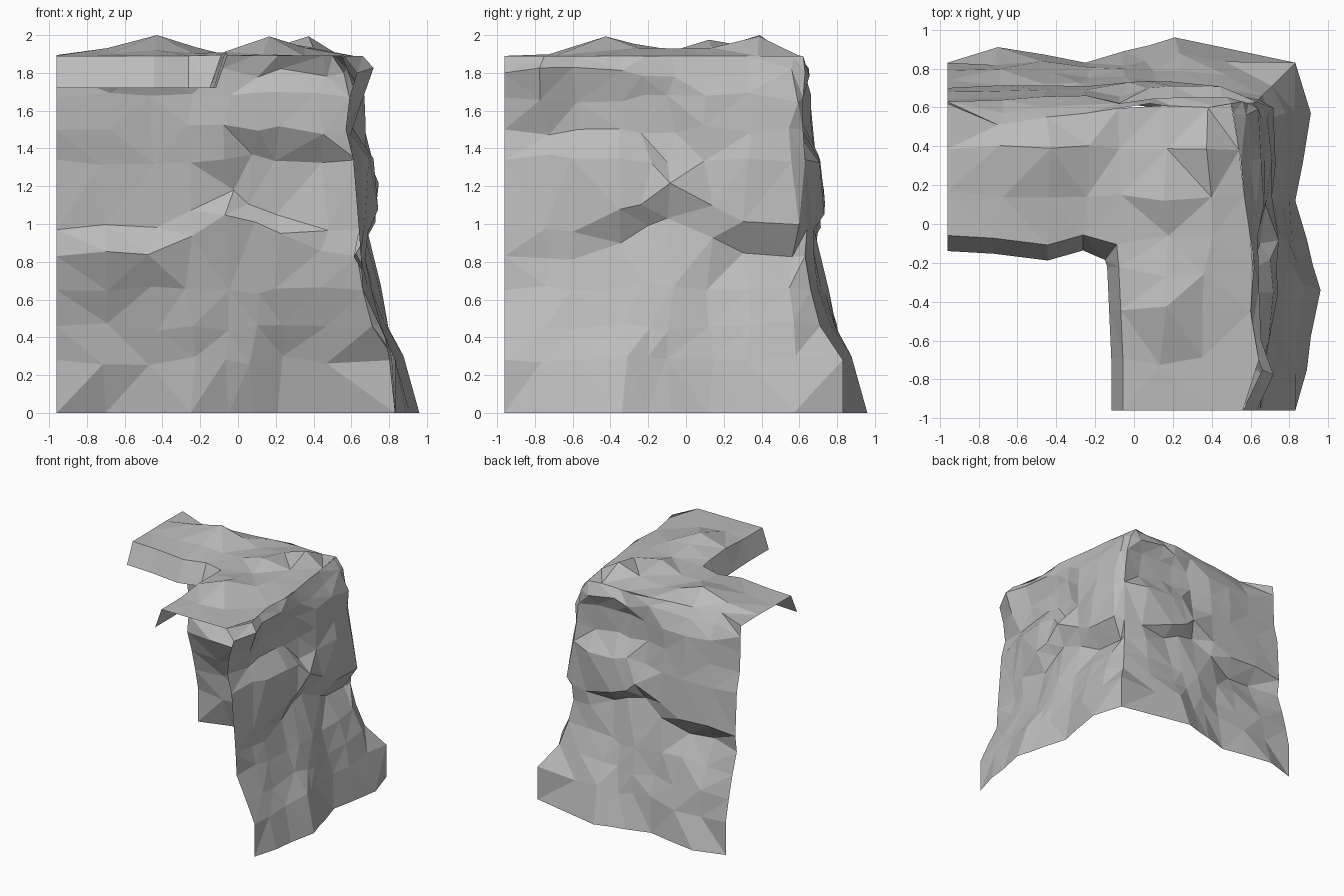
import bpy, bmesh, math, random
from mathutils import Vector

random.seed(4)
if "Cube" in bpy.data.objects:
    bpy.data.objects.remove(bpy.data.objects["Cube"], do_unlink=True)

stone = bpy.data.materials.new("grey_stone")
stone.use_nodes = True
GREY = (0.5, 0.5, 0.5, 1)
stone.diffuse_color = GREY
stone.node_tree.nodes["Principled BSDF"].inputs["Base Color"].default_value = GREY

EDGE = 0.96     # free ends of the walls
TOP = 1.89
SHIFT = .13     # offset between the two turned walls


def jitter(amount):
    return random.uniform(-amount, amount)


def finish(name, bm):
    """Turn a bmesh into a flat-shaded, faceted stone object."""
    bmesh.ops.triangulate(bm, faces=bm.faces[:], quad_method='BEAUTY')
    mesh = bpy.data.meshes.new(name)
    bm.to_mesh(mesh)
    bm.free()
    mesh.materials.append(stone)
    obj = bpy.data.objects.new(name, mesh)
    bpy.context.scene.collection.objects.link(obj)


# Cliff face: columns along the wall, then rows of
# (height, arch lift, corner point, depth per column in hundredths)
COLUMNS = [-EDGE, -.7, -.45, -.25, -.05, .08, .21, .45, .62, .83]
RIM = [62, 51, 55, 57, 60, 62, 60, 60, 66, 56]
CORNER = (.5, .62)
ROWS = [
    (0, 0, (.83, .83), [83, 91, 87, 83, 89, 92, 96, 91, 89, 83]),
    (.28, 0, (.83, .83), [83, 82, 84, 80, 82, 84, 87, 84, 84, 83]),
    (.46, 0, (.71, .71), [79, 79, 78, 76, 79, 79, 78, 77, 76, 75]),
    (.65, 0, (.66, .66), [74, 72, 73, 73, 76, 74, 72, 70, 68, 66]),
    (.83, .22, (.63, .63), [68, 62, 62, 69, 66, 66, 66, 67, 66, 65]),
    (.97, .22, (.64, .64), [70, 71, 72, 71, 74, 73, 74, 68, 66, 64]),
    (1.34, 0, (.63, .63), [68, 69, 70, 68, 65, 70, 72, 70, 64, 61]),
    (1.5, 0, (.61, .62), [64, 66, 68, 67, 62, 60, 60, 60, 60, 57]),
    (1.67, 0, (.59, .62), [63, 63, 65, 66, 62, 61, 60, 61, 66, 59]),
    (1.8, 0, (.56, .63), [63, 58, 60, 62, 63, 64, 65, 65, 72, 63]),
    (TOP, 0, CORNER, RIM),
]


def wall(name, place, columns, corner_column):
    bm = bmesh.new()
    grid = []
    for r, (height, lift, corner, depths) in enumerate(ROWS):
        line = []
        for c, (u, depth) in enumerate(zip(columns, depths)):
            d = depth / 100
            z = height + lift * max(0, 1 - abs(u + .05) / .45)
            if 0 < c < len(columns) - 1 and 0 < r < len(ROWS) - 1:
                u += jitter(.03)
                z += jitter(.03)
                d += jitter(.01)
            x, y = corner if c == corner_column else place(u, d)
            line.append(bm.verts.new((x, y, z)))
        grid.append(line)
    for low, high in zip(grid, grid[1:]):
        for i in range(len(low) - 1):
            bm.faces.new((low[i + 1], low[i], high[i], high[i + 1]))
    finish(name, bm)


# The same face is used twice, turned a quarter around the corner
wall("back_cliff_wall", lambda u, d: (u, d), COLUMNS[:-1], len(COLUMNS) - 2)
wall("left_cliff_wall", lambda u, d: (d, -u - SHIFT), COLUMNS, 0)


def rim(u):
    """Depth of the wall's top edge at a place along the wall."""
    for k in range(len(COLUMNS) - 1):
        a, b = COLUMNS[k], COLUMNS[k + 1]
        if u <= b + .001:
            t = (u - a) / (b - a)
            return (RIM[k] + (RIM[k + 1] - RIM[k]) * t) / 100


# Ground on top: an L-shaped plateau with soft mounds
MOUNDS = [(-.42, .36, .11), (.38, .38, .1), (.15, -.4, .11), (.15, .15, .08),
          (-.7, .36, .03), (.4, -.15, .04)]


def ground_height(x, y):
    z = TOP
    for mx, my, h in MOUNDS:
        z += h * math.exp(-((x - mx) ** 2 + (y - my) ** 2) / .035)
    return min(z, 2)


STEPS = [-EDGE, -.7, -.45, -.25, -.08, .15, .38, .62]
INNER = 4       # index of the inner edge of the L
last = len(STEPS) - 1
bm = bmesh.new()
ground = {}
for i, x in enumerate(STEPS):
    for j, y in enumerate(STEPS):
        if i < INNER and j < INNER:
            continue
        if i == j == last:
            point = (*CORNER, TOP)
        elif j == last:
            point = (x, rim(x), TOP)
        elif i == last:
            point = (rim(-y - SHIFT), y, TOP)
        else:
            point = (x + (jitter(.03) if i else 0),
                     y + (jitter(.03) if j else 0), ground_height(x, y))
        ground[i, j] = bm.verts.new(point)
for i in range(last):
    for j in range(last):
        keys = [(i, j), (i + 1, j), (i + 1, j + 1), (i, j + 1)]
        if all(k in ground for k in keys):
            bm.faces.new([ground[k] for k in keys])


# Lip hanging from the inner edge of the plateau, around its inside corner
path = [(i, INNER) for i in range(INNER)]
path += [(INNER, j) for j in range(INNER, -1, -1)]
lows = []
for i, j in path:
    out = Vector((-.06 if i == INNER else 0, -.08 if j == INNER else 0, 0))
    low = ground[i, j].co + out
    low.z = 1.72
    lows.append(bm.verts.new(low))
for k in range(len(path) - 1):
    bm.faces.new((ground[path[k]], lows[k], lows[k + 1], ground[path[k + 1]]))
finish("plateau_ground", bm)
